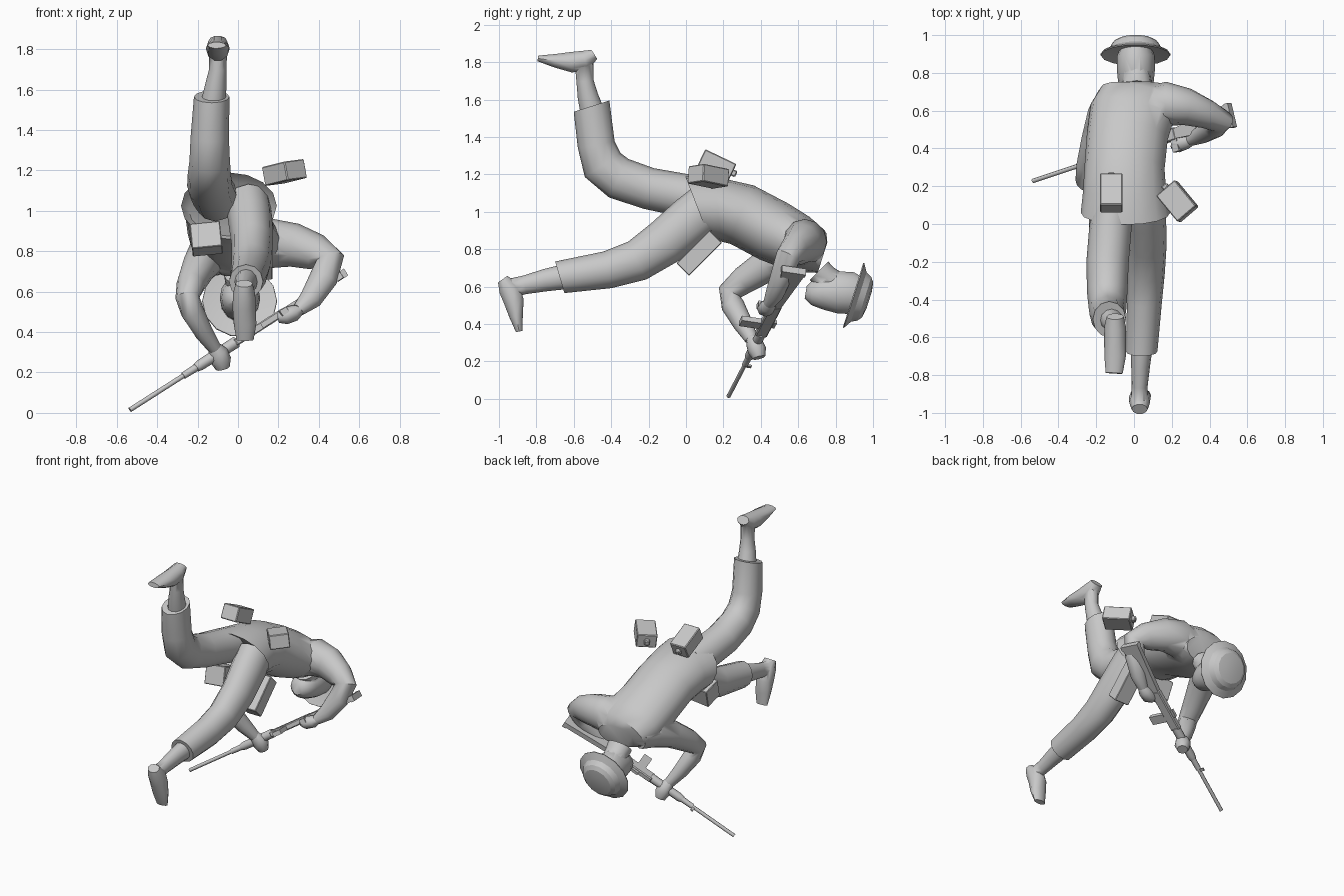
import bpy, bmesh, math
from mathutils import Vector, Matrix

if "Cube" in bpy.data.objects:
    bpy.data.objects.remove(bpy.data.objects["Cube"])

grey = bpy.data.materials.new("plain grey")
grey.diffuse_color = (0.58, 0.58, 0.58, 1)
grey.use_nodes = True
grey.node_tree.nodes["Principled BSDF"].inputs["Base Color"].default_value = grey.diffuse_color


def smooth(ob, angle):
    bpy.ops.object.select_all(action='DESELECT')
    ob.select_set(True)
    bpy.context.view_layer.objects.active = ob
    bpy.ops.object.shade_smooth_by_angle(angle=math.radians(angle))


def finish(bm, name, angle=45):
    bmesh.ops.recalc_face_normals(bm, faces=bm.faces)
    me = bpy.data.meshes.new(name)
    bm.to_mesh(me)
    bm.free()
    me.materials.append(grey)
    ob = bpy.data.objects.new(name, me)
    bpy.context.collection.objects.link(ob)
    smooth(ob, angle)
    return ob


def union(ob, *others, angle=60):
    """Fuse other parts into ob so no buried surfaces remain."""
    for o in others:
        mod = ob.modifiers.new("fuse", 'BOOLEAN')
        mod.operation, mod.solver, mod.object = 'UNION', 'EXACT', o
        bpy.context.view_layer.objects.active = ob
        bpy.ops.object.modifier_apply(modifier=mod.name)
        bpy.data.objects.remove(o)
    smooth(ob, angle)


def tube(name, rings, ref=(1, 0, 0), sides=12, angle=45, caps=True):
    """Loft ellipses: (x, y, z, half width, half depth[, ring normal])."""
    bm = bmesh.new()
    loops = []
    pts = [Vector(r[:3]) for r in rings]
    for i, r in enumerate(rings):
        t = pts[min(i + 1, len(pts) - 1)] - pts[max(i - 1, 0)]
        if len(r) > 5:
            t = Vector(r[5])
        t.normalize()
        u = Vector(ref)
        u = (u - t * u.dot(t)).normalized()
        v = t.cross(u)
        loops.append([bm.verts.new(pts[i] + u * r[3] * math.cos(a) + v * r[4] * math.sin(a))
                      for a in (2 * math.pi * k / sides for k in range(sides))])
    for p, q in zip(loops, loops[1:]):
        for k in range(sides):
            n = (k + 1) % sides
            bm.faces.new((p[k], p[n], q[n], q[k]))
    if caps:
        bm.faces.new(loops[0][::-1])
        bm.faces.new(loops[-1])
    return finish(bm, name, angle)


def frame(center, x, y):
    """Matrix with local x along x and local y close to y."""
    x = Vector(x).normalized()
    y = Vector(y)
    y = (y - x * y.dot(x)).normalized()
    z = x.cross(y)
    return Matrix.Translation(center) @ Matrix((x, y, z)).transposed().to_4x4()


def box(name, m, size, taper=1.0, bevel=0.0):
    """Box in frame m; taper scales local y at the +x end."""
    bm = bmesh.new()
    bmesh.ops.create_cube(bm, size=1)
    for v in bm.verts:
        if v.co.x > 0:
            v.co.y *= taper
        v.co = Vector((v.co.x * size[0], v.co.y * size[1], v.co.z * size[2]))
    if bevel:
        bmesh.ops.bevel(bm, geom=bm.edges[:], offset=bevel, segments=1, affect='EDGES')
    bm.transform(m)
    return finish(bm, name, 30)


# Jacket with a recessed, slanted hem
hem = (0, 0.93, 0.36)
jacket = tube("jacket", [
    (-.045, .11, 1.01, .20, .145, hem), (-.045, .06, 1.025, .237, .177, hem),
    (-.05, .17, 1.015, .22, .175, (0, .98, .1)), (-.05, .30, .985, .212, .168),
    (-.035, .47, .895, .215, .168), (-.01, .59, .835, .225, .155),
    (.02, .675, .79, .205, .13), (.03, .73, .755, .14, .085, (0, .95, -.3))], sides=16)

# Right sleeve, elbow out
right_sleeve = tube("right_sleeve", [
    (.08, .62, .82, .11, .12), (.17, .635, .84, .118, .122), (.28, .62, .83, .098, .108),
    (.39, .58, .795, .077, .09), (.455, .545, .76, .066, .073), (.425, .515, .67, .06, .07),
    (.36, .475, .565, .05, .056), (.30, .445, .51, .033, .033)], ref=(0, 1, 0))

# Left sleeve, reaching under the weapon
left_sleeve = tube("left_sleeve", [
    (-.10, .66, .79, .10, .11), (-.15, .57, .785, .10, .115), (-.195, .44, .72, .085, .09),
    (-.235, .31, .635, .07, .075), (-.25, .235, .57, .06, .065), (-.225, .25, .50, .058, .062),
    (-.17, .305, .40, .047, .052), (-.115, .35, .32, .034, .036)])
union(jacket, right_sleeve, left_sleeve)

# Trousers: raised left leg and trailing right leg
trousers = tube("trousers", [
    (-.11, .10, 1.065, .11, .12), (-.125, -.02, 1.09, .112, .115), (-.14, -.2, 1.125, .112, .112),
    (-.142, -.36, 1.18, .107, .115), (-.14, -.445, 1.25, .10, .115),
    (-.14, -.48, 1.36, .095, .10), (-.13, -.505, 1.565, .088, .10, (0, -.3, .95))])
right_leg = tube("right_leg", [
    (.05, .12, 1.03, .11, .13), (.06, .03, .96, .11, .13), (.07, -.11, .84, .103, .125),
    (.065, -.26, .74, .098, .112), (.055, -.42, .69, .092, .10),
    (.04, -.675, .65, .084, .088, (0, -.96, -.28))])
union(trousers, right_leg, angle=45)

# Left boot
left_boot = tube("left_boot", [
    (-.12, -.505, 1.55, .06, .063), (-.11, -.525, 1.62, .053, .055),
    (-.10, -.54, 1.70, .043, .046), (-.10, -.545, 1.80, .046, .05)])
left_foot = tube("left_foot", [
    (-.10, -.49, 1.842, .045, .03), (-.10, -.54, 1.81, .057, .056),
    (-.10, -.61, 1.80, .058, .058), (-.10, -.70, 1.808, .057, .038),
    (-.105, -.79, 1.82, .045, .016)], sides=10)
union(left_boot, left_foot)

# Right boot
right_boot = tube("right_boot", [
    (.04, -.665, .65, .057, .066), (.035, -.75, .635, .05, .06),
    (.03, -.86, .61, .042, .05), (.03, -.93, .595, .042, .05)])
right_foot = tube("right_foot", [
    (.03, -.98, .64, .042, .032), (.03, -.945, .59, .055, .06),
    (.03, -.92, .52, .057, .056), (.035, -.908, .44, .056, .038),
    (.035, -.892, .36, .042, .018)], sides=10)
union(right_boot, right_foot)

# Hands
tube("right_hand", [
    (.31, .447, .512, .03, .025), (.28, .44, .495, .042, .04), (.235, .425, .48, .046, .042),
    (.20, .43, .475, .03, .03)], ref=(0, 1, 0), sides=8, angle=60)
tube("left_hand", [
    (-.12, .348, .33, .032, .03), (-.10, .365, .30, .05, .045), (-.085, .38, .26, .052, .05),
    (-.075, .39, .22, .035, .035)], sides=8, angle=60)

# Head and neck
head = tube("head", [
    (.01, .64, .57, .035, .035), (.01, .67, .565, .07, .065), (.01, .73, .57, .092, .095),
    (.01, .81, .57, .10, .115), (.01, .89, .565, .10, .115), (.01, .94, .56, .08, .09)], sides=14)
neck = tube("neck", [(.015, .71, .685, .085, .07), (.015, .75, .645, .078, .07),
                     (.01, .82, .60, .07, .07)])
union(head, neck)

# Wide flat helmet: a short lathe along the tilted head axis
axis = Vector((0, .95, -.30)).normalized()
base = Vector((.008, .897, .553))
profile = [(.10, .012), (.184, -.004), (.186, .002), (.142, .028), (.125, .06), (.10, .078), (.05, .086)]
tube("helmet", [(*(base + axis * h), r, r, axis) for r, h in profile], sides=14, angle=25)

# Pouches and canteens
fa = frame((.23, .12, 1.19), (.12, -.145, .03), (.76, .64, .1))
box("right_canteen", fa, (.18, .13, .095), bevel=.005)
fb = frame((-.12, .165, 1.25), (0, .9, -.43), (1, 0, 0))
box("left_canteen", fb, (.185, .12, .10), bevel=.005)
for label, m in (("right", fa), ("left", fb)):
    s = -1 if label == "right" else 1
    box(label + "_canteen_cap", m @ Matrix.Translation((s * .10, 0, 0)), (.03, .035, .035), bevel=.006)
box("hip_satchel", frame((.115, .07, .78), (0, 1, 1), (1, 0, 0)), (.25, .11, .095), bevel=.004)
fd = frame((-.157, .03, .862), (1, 0, .1), (0, .9, -.3))
box("belly_pouch", fd, (.15, .13, .13), bevel=.004)

# Rifle, laid out along one line from the muzzle
muzzle = Vector((-.535, .228, .015))
butt = Vector((.52, .578, .688))
line = butt - muzzle
at = lambda t: muzzle + line * t
L = line.length


def gun_box(name, t0, t1, height, width, drop=0.0, taper=1.0, bevel=0.0):
    m = frame(at((t0 + t1) / 2), line, (0, -1, 0)) @ Matrix.Translation((0, drop, 0))
    return box(name, m, ((t1 - t0) * L, height, width), taper, bevel)


def gun_tube(name, spans):
    return tube(name, [(*at(t), r, r, line) for t, r in spans], ref=(0, 1, 0), sides=8, angle=50)


gun_tube("barrel", [(0, .012), (.28, .012)])
gun_tube("gas_sleeve", [(.25, .017), (.32, .019)])
gun_tube("handguard", [(.31, .022), (.33, .027), (.50, .029)])
gun_box("receiver", .49, .72, .065, .038, bevel=.006)
gun_box("magazine", .545, .59, .13, .03, .075)
gun_box("grip", .69, .72, .09, .03, .05)
gun_box("stock", .71, .985, .052, .033, .0, 2.4)
gun_box("butt_plate", .98, 1.0, .132, .04)
gun_box("front_sight", .235, .25, .035, .01, -.02)
gun_box("rear_sight", .56, .60, .02, .02, -.04)
